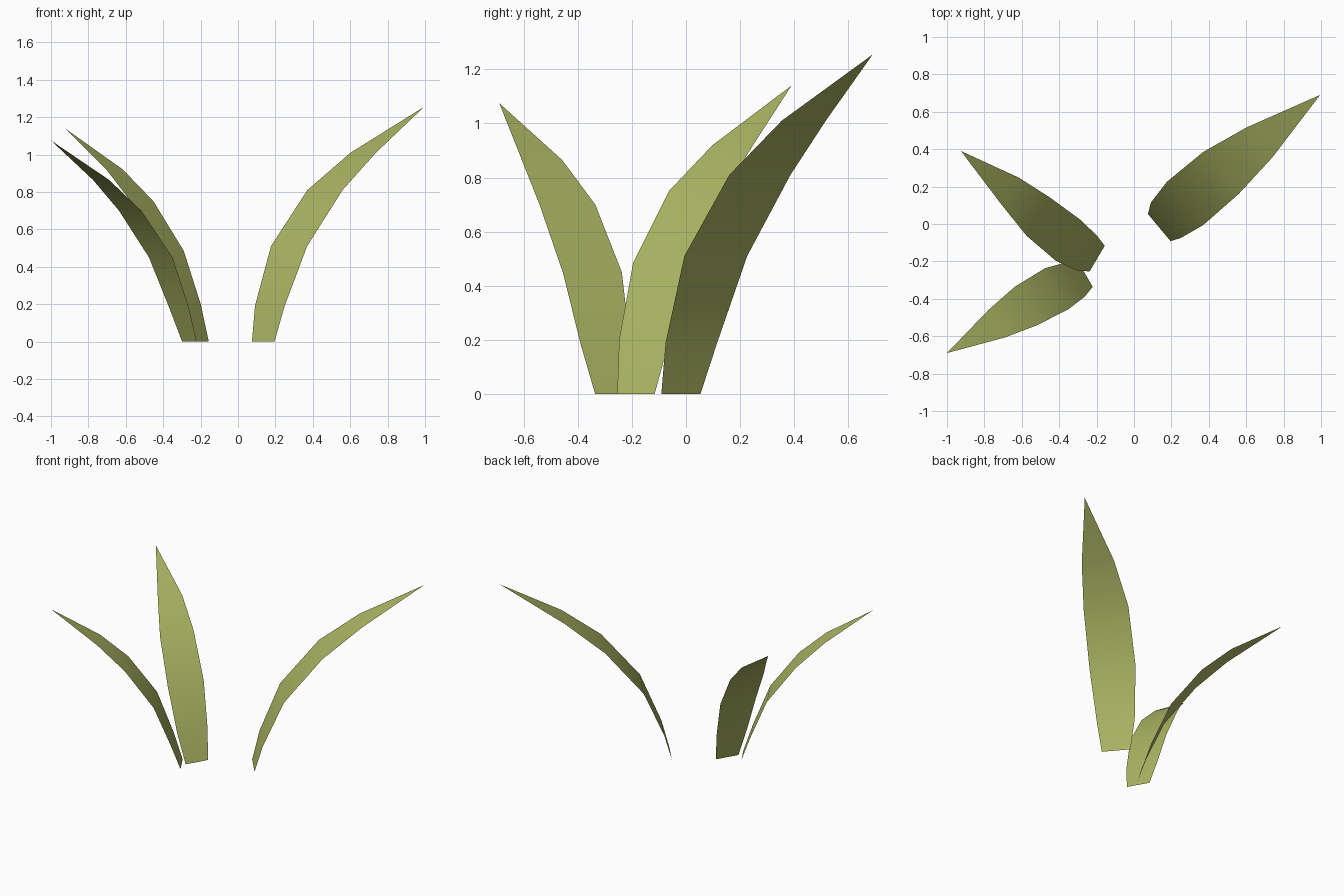
import bpy, bmesh, math
from mathutils import Vector

if "Cube" in bpy.data.objects:
    bpy.data.objects.remove(bpy.data.objects["Cube"])

green = bpy.data.materials.new("leaf green")
green.diffuse_color = (0.41, 0.465, 0.125, 1)
green.use_nodes = True
green.node_tree.nodes["Principled BSDF"].inputs["Base Color"].default_value = green.diffuse_color


def leaf(name, angle, rows, tip):
    """Thin blade: rows are (x, y, z, half width) along the spine, ending in a point."""
    bm = bmesh.new()
    side = Vector((math.cos(math.radians(angle)), math.sin(math.radians(angle)), 0))
    pairs = []
    for x, y, z, w in rows:
        c = Vector((x, y, z))
        pairs.append((bm.verts.new(c - side * w), bm.verts.new(c + side * w)))
    for (l0, r0), (l1, r1) in zip(pairs, pairs[1:]):
        bm.faces.new((l0, r0, r1, l1))
    bm.faces.new((*pairs[-1], bm.verts.new(tip)))
    for f in bm.faces:
        f.smooth = True
    me = bpy.data.meshes.new(name)
    bm.to_mesh(me)
    bm.free()
    me.materials.append(green)
    bpy.context.collection.objects.link(bpy.data.objects.new(name, me))


# tall leaf leaning right and back
leaf("right_leaf", -50.2,
     [(0.135, -0.019, 0, 0.094), (0.17, 0.02, 0.19, 0.124), (0.273, 0.11, 0.51, 0.151),
      (0.465, 0.273, 0.81, 0.147), (0.67, 0.435, 1.01, 0.106)], (0.995, 0.69, 1.255))

# leaf leaning left and back
leaf("back_left_leaf", 59.5,
     [(-0.197, -0.185, 0, 0.08), (-0.254, -0.154, 0.2, 0.108), (-0.355, -0.085, 0.485, 0.128),
      (-0.513, 0.04, 0.75, 0.12), (-0.66, 0.173, 0.92, 0.087)], (-0.925, 0.39, 1.14))

# leaf leaning left and forward
leaf("front_left_leaf", 120.0,
     [(-0.26, -0.268, 0, 0.078), (-0.315, -0.297, 0.18, 0.105), (-0.413, -0.346, 0.45, 0.126),
      (-0.577, -0.438, 0.70, 0.119), (-0.733, -0.532, 0.865, 0.086)], (-1.0, -0.69, 1.075))
